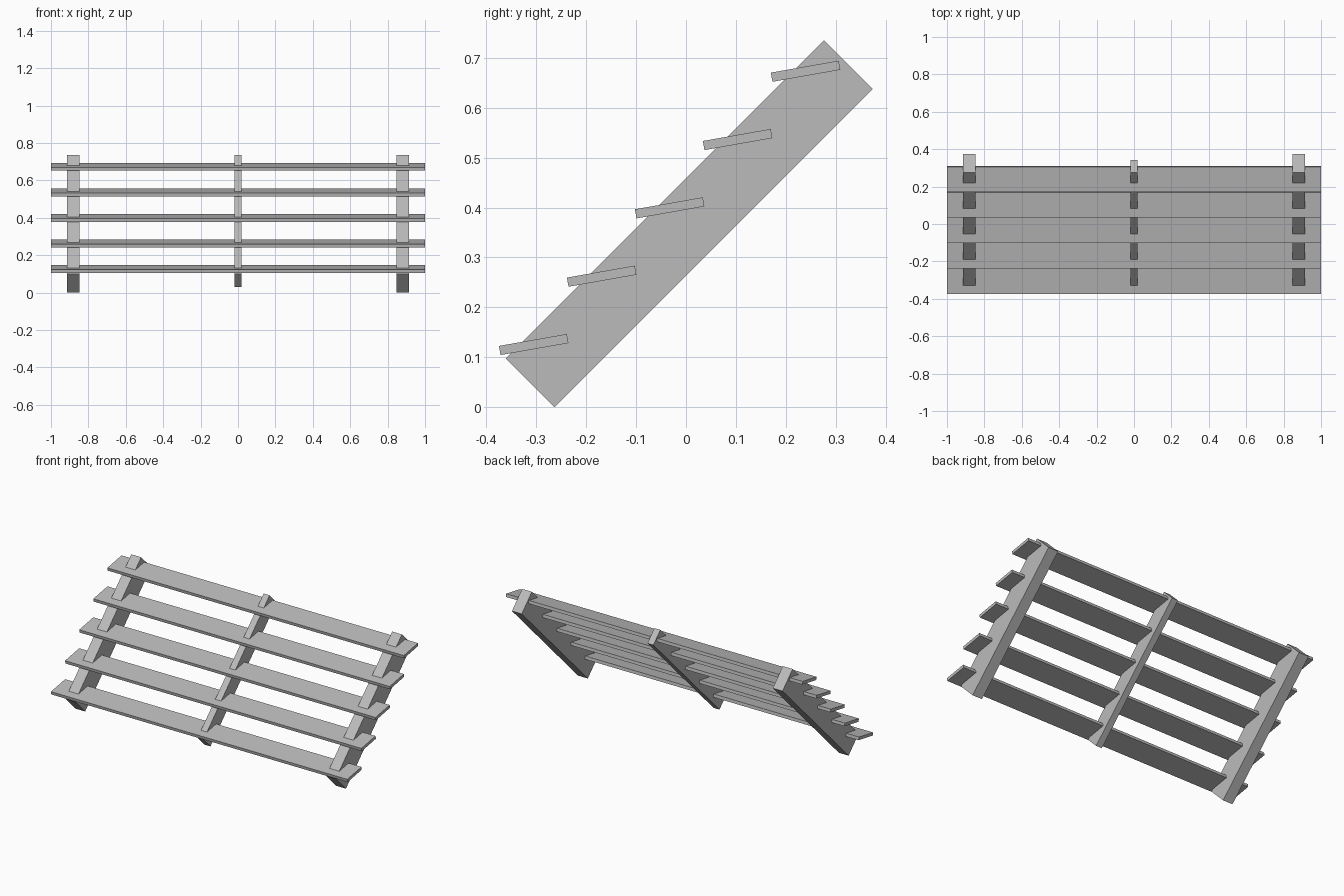
import bpy
from math import radians
from mathutils import Matrix, Vector

cube = bpy.data.objects.get("Cube")
if cube:
    bpy.data.objects.remove(cube, do_unlink=True)

# Single plain grey
grey = bpy.data.materials.new("plain grey")
grey.use_nodes = True
color = (0.5, 0.5, 0.5, 1)
grey.diffuse_color = color
grey.node_tree.nodes["Principled BSDF"].inputs["Base Color"].default_value = color


def plank(name, center, size, tilt):
    """Box of the given size, tilted about the x axis."""
    bpy.ops.mesh.primitive_cube_add(size=1)
    obj = bpy.context.object
    obj.name = name
    obj.data.transform(Matrix.Rotation(radians(tilt), 4, 'X') @ Matrix.Diagonal((*size, 1)))
    obj.location = center
    obj.data.materials.append(grey)
    return obj


# Sloping stringers: all share the same upper edge, the middle one is shallower
slope = 45
length = 0.901
top_mid = Vector((0, -0.0425, 0.4165))
inward = Vector((0, 1, -1)).normalized()
for name, x, width, depth in (("right_stringer", -0.88, 0.066, 0.138),
                              ("middle_stringer", 0, 0.04, 0.095),
                              ("left_stringer", 0.88, 0.066, 0.138)):
    center = top_mid + inward * depth / 2 + Vector((x, 0, 0))
    plank(name, center, (width, length, depth), slope)

# Treads, evenly stepped up the slope and slightly tilted
first = Vector((0, -0.305, 0.1257))
step = Vector((0, 0.1361, 0.1368))
for i in range(5):
    plank(f"tread_{i + 1}", first + step * i, (2, 0.138, 0.0185), 10)
